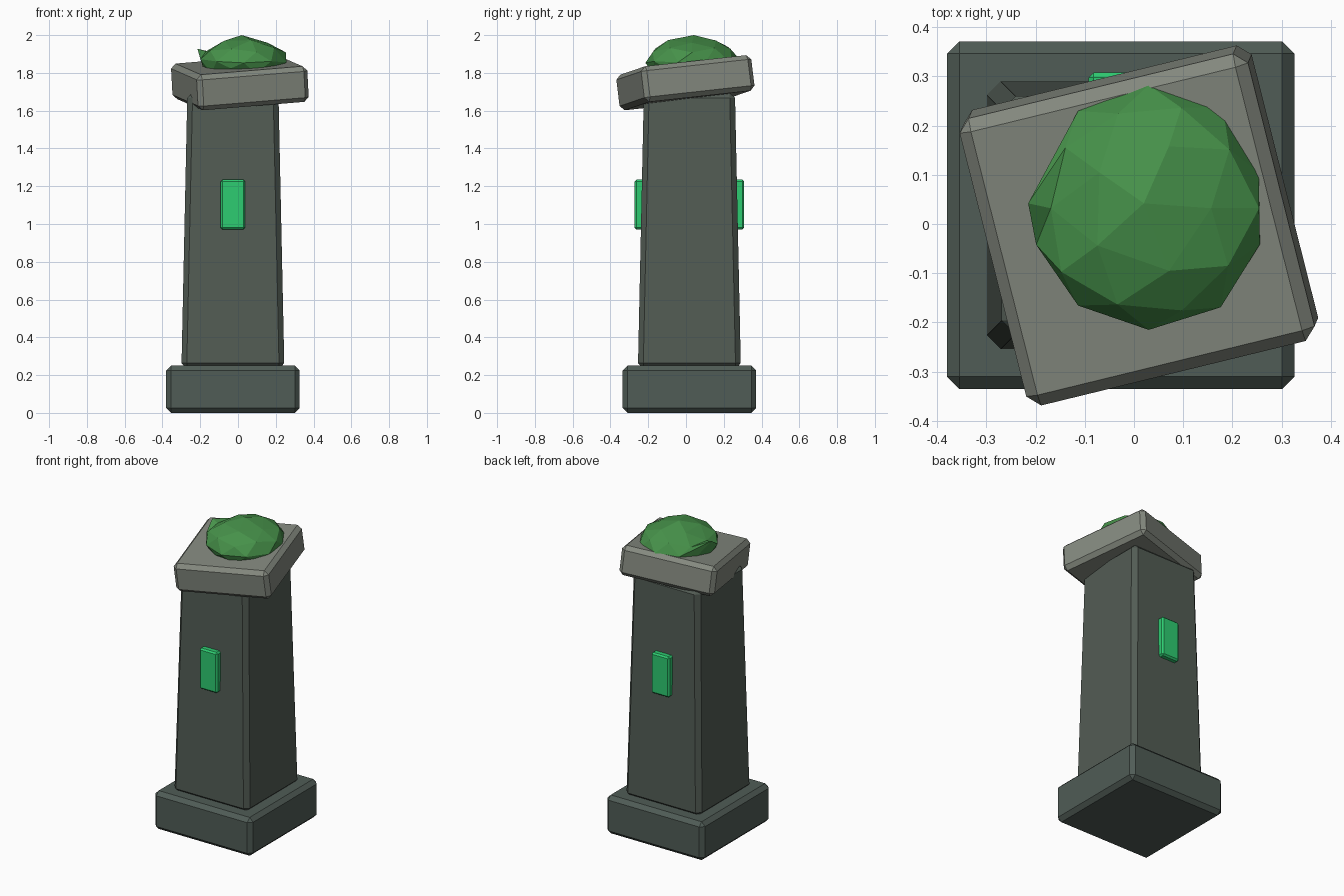
import bpy
import bmesh
import random
from math import radians
from mathutils import Vector

old = bpy.data.objects.get("Cube")
if old:
    bpy.data.objects.remove(old, do_unlink=True)


def material(name, rgb):
    mat = bpy.data.materials.new(name)
    mat.use_nodes = True
    mat.diffuse_color = (*rgb, 1)
    mat.node_tree.nodes["Principled BSDF"].inputs["Base Color"].default_value = (*rgb, 1)
    return mat


base_stone = material("base stone", (0.080, 0.107, 0.093))
shaft_stone = material("shaft stone", (0.085, 0.107, 0.089))
cap_stone = material("cap stone", (0.230, 0.250, 0.212))
glow_green = material("glowing green", (0.027, 0.604, 0.165))
gem_green = material("gem green", (0.062, 0.285, 0.068))


def finish(name, bm, mat, location):
    mesh = bpy.data.meshes.new(name)
    bm.to_mesh(mesh)
    bm.free()
    mesh.materials.append(mat)
    obj = bpy.data.objects.new(name, mesh)
    obj.location = location
    bpy.context.collection.objects.link(obj)
    return obj


def block(name, size, location, mat, chamfer, taper=1.0, rotation=(0, 0, 0)):
    """Chamfered block, with its top scaled by taper."""
    bm = bmesh.new()
    bmesh.ops.create_cube(bm, size=1)
    for v in bm.verts:
        k = taper if v.co.z > 0 else 1
        v.co = Vector((v.co.x * size[0] * k, v.co.y * size[1] * k, v.co.z * size[2]))
    bmesh.ops.bevel(bm, geom=bm.edges[:], offset=chamfer, segments=1,
                    affect='EDGES', clamp_overlap=True)
    obj = finish(name, bm, mat, location)
    obj.rotation_euler = [radians(a) for a in rotation]
    return obj


# Pillar axis, slightly off the model centre
CX, CY = -0.027, 0.018

block("base", (0.706, 0.706, 0.25), (CX, CY, 0.125), base_stone, 0.025)
block("shaft", (0.545, 0.545, 1.46), (CX, CY, 0.965), shaft_stone, 0.028, taper=0.885)
block("cap", (0.605, 0.605, 0.19), (0.01, -0.003, 1.748), cap_stone, 0.025,
      rotation=(6.1, -4.6, 13.7))

# Glowing plates on the front and back of the shaft
for name, side in (("front_glow", -1), ("back_glow", 1)):
    block(name, (0.13, 0.08, 0.265), (CX, CY + side * 0.25, 1.103), glow_green, 0.01)

# Rough faceted gem resting on the cap
random.seed(5)
bm = bmesh.new()
bmesh.ops.create_icosphere(bm, subdivisions=2, radius=1)
for v in bm.verts:
    x, y, z = v.co
    k = random.uniform(0.95, 1.04)
    if z > 0.99:                                   # tip
        v.co = Vector((-0.01, 0.01, 0.135))
    elif x < -0.9 and y > 0.2 and abs(z) < 0.1:    # raised left corner
        v.co = Vector((-0.245, 0.01, 0.063))
    else:
        v.co = Vector((x * 0.246 * k, y * 0.246 * k,
                       z * 0.115 + random.uniform(-0.012, 0.012)))
finish("gem", bm, gem_green, (0.03, 0.032, 1.865))
